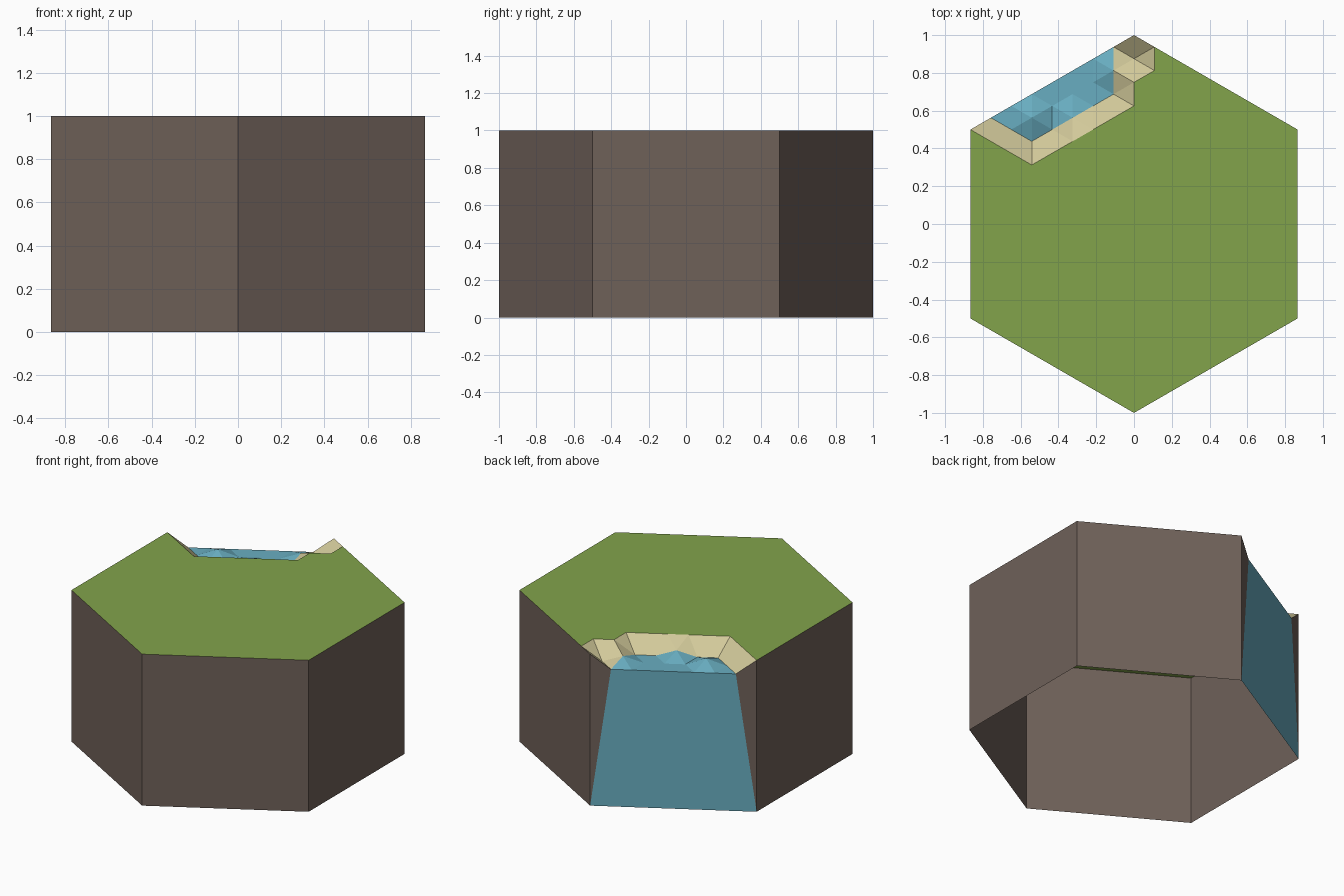
import bpy
import math

if "Cube" in bpy.data.objects:
    bpy.data.objects.remove(bpy.data.objects["Cube"])


def material(name, hex_rgb):
    def lin(c):
        c /= 255
        return c / 12.92 if c <= 0.04045 else ((c + 0.055) / 1.055) ** 2.4
    m = bpy.data.materials.new(name)
    m.diffuse_color = (*[lin(int(hex_rgb[i:i + 2], 16)) for i in (0, 2, 4)], 1)
    m.use_nodes = True
    m.node_tree.nodes["Principled BSDF"].inputs["Base Color"].default_value = m.diffuse_color
    return m


GRASS = material("grass green", "82A44B")
SAND = material("sand", "D2C99A")
WATER = material("water blue", "69AEC1")
EARTH = material("earth brown", "6F6159")


def build(name, faces, mat):
    """Make an object from coordinate loops, merging shared points."""
    index, loops = {}, []
    for f in faces:
        loops.append([index.setdefault(tuple(round(c, 5) for c in p), len(index)) for p in f])
    me = bpy.data.meshes.new(name)
    me.from_pydata(list(index), [], loops)
    me.materials.append(mat)
    me.update()
    ob = bpy.data.objects.new(name, me)
    bpy.context.collection.objects.link(ob)
    return ob


# Triangular terrain lattice: k runs along the shore edge, j runs inland
STEP = math.sqrt(3) / 16
LOW = 0.905
WAVES = {(-5, 1): 0.95, (-3, 2): 0.945, (-1, 1): 0.945}


def is_water(k, j):
    return k <= -1 and j <= 2 and j < k + 8


def point(k, j):
    low = is_water(k, j) or (k, j) == (0, 1)
    z = WAVES.get((k, j), LOW if low else 1.0)
    return (k * STEP, 1 + 0.0625 * k - 0.125 * j, z)


nodes = {(k, j) for k in range(-8, 1) for j in range(4) if j <= k + 8} | {(1, 1), (1, 2)}

# Water surface and sandy shore
water, sand = [], []
for k, j in sorted(nodes):
    for tri in (((k, j), (k + 1, j + 1), (k + 1, j)),
                ((k, j), (k, j + 1), (k + 1, j + 1))):
        if all(n in nodes for n in tri):
            target = water if all(is_water(*n) for n in tri) else sand
            target.append([point(*n) for n in tri])
build("water_surface", water, WATER)
build("sand_shore", sand, SAND)

# Hexagon corners, counter-clockwise from the back corner (0, 1)
hexagon = [(math.cos(math.radians(90 + 60 * i)), math.sin(math.radians(90 + 60 * i))) for i in range(6)]


def corner(i, z):
    return (*hexagon[i % 6], z)


# Grass top, following the inland shore outline
shore = [(1, 1), (1, 2), (0, 2)] + [(k, 3) for k in range(0, -6, -1)] + [(-6, 2), (-7, 1), (-8, 0)]
build("grass_top", [[point(*n) for n in shore] + [corner(i, 1) for i in range(2, 6)]], GRASS)

# Earth side walls (open underneath), with slivers beside the water wall
walls = [[corner(i + n, z) for n, z in ((0, 0), (1, 0), (1, 1), (0, 1))] for i in range(1, 6)]
right_end, left_end = point(-1, 0), point(-7, 0)
walls.append([corner(0, 0), right_end, corner(0, 1)])
walls.append([corner(1, 0), corner(1, 1), left_end])
build("earth_walls", walls, EARTH)

# Water wall on the back left side
build("water_wall", [[corner(0, 0), corner(1, 0), left_end, right_end]], WATER)
